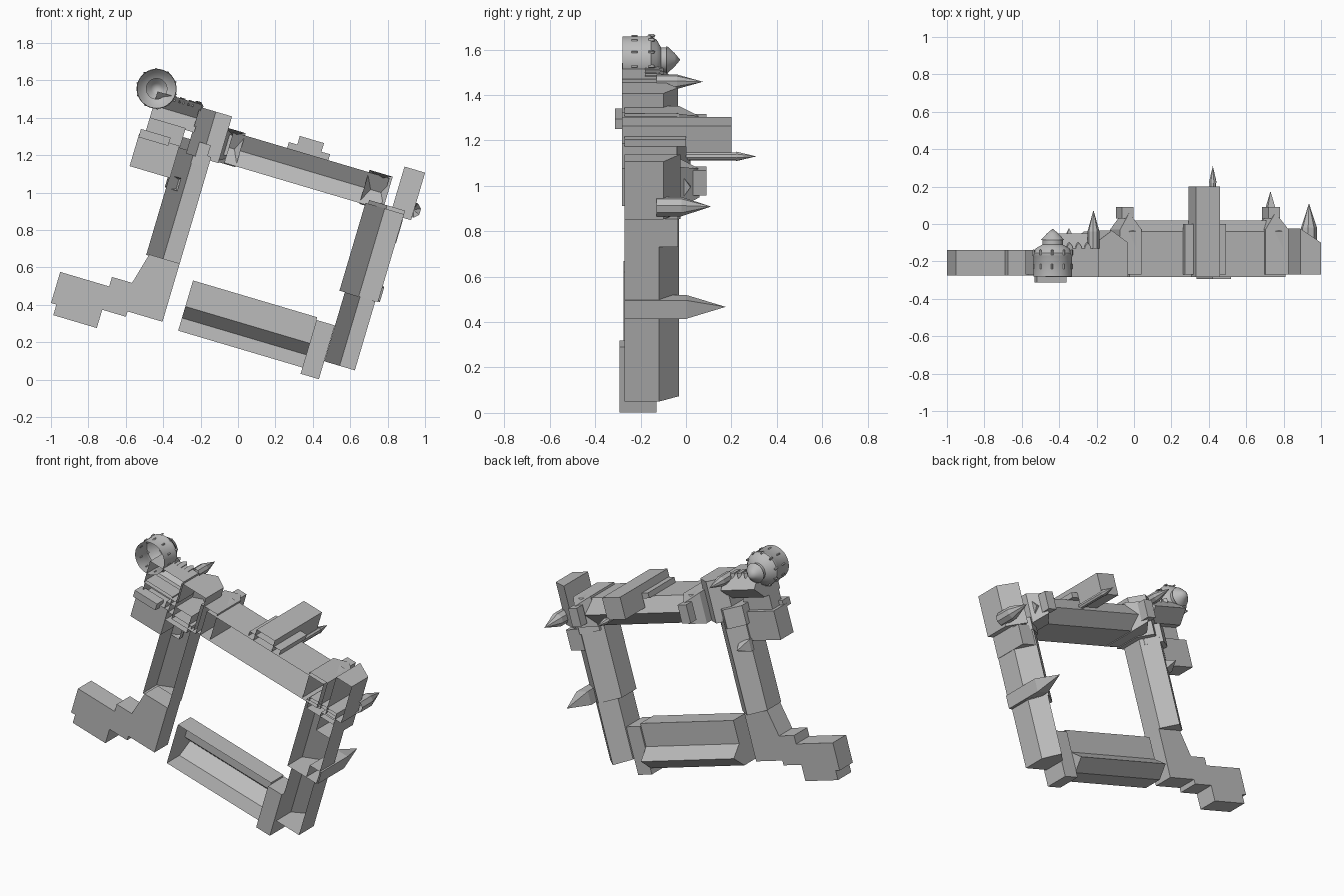
import bpy, bmesh, math

cube = bpy.data.objects.get("Cube")
if cube:
    bpy.data.objects.remove(cube, do_unlink=True)

stone = bpy.data.materials.new("stone_grey")
stone.use_nodes = True
GREY = (0.5, 0.5, 0.5, 1)
stone.diffuse_color = GREY
stone.node_tree.nodes["Principled BSDF"].inputs["Base Color"].default_value = GREY

# Plan frame: a and b run along the wings, h is the height of the building (+y)
TILT = math.radians(16.5)
C, S = math.cos(TILT), math.sin(TILT)
GROUND = -0.27
PLINTH = -0.283


def place(a, b, h):
    return (C * a + S * b, h, -S * a + C * b)


def finish(name, bm, smooth=False):
    bmesh.ops.recalc_face_normals(bm, faces=bm.faces)
    mesh = bpy.data.meshes.new(name)
    bm.to_mesh(mesh)
    bm.free()
    mesh.materials.append(stone)
    ob = bpy.data.objects.new(name, mesh)
    bpy.context.collection.objects.link(ob)
    if smooth:
        bpy.ops.object.select_all(action='DESELECT')
        ob.select_set(True)
        bpy.context.view_layer.objects.active = ob
        bpy.ops.object.shade_smooth_by_angle(angle=math.radians(35))
    return ob


def prism(name, pts, h0, h1, open_base=False):
    """Upright walls over a plan outline with a flat top."""
    bm = bmesh.new()
    lo = [bm.verts.new(place(a, b, h0)) for a, b in pts]
    hi = [bm.verts.new(place(a, b, h1)) for a, b in pts]
    n = len(pts)
    for i in range(n):
        j = (i + 1) % n
        bm.faces.new((lo[i], lo[j], hi[j], hi[i]))
    bm.faces.new(hi)
    if not open_base:
        bm.faces.new(lo)
    return finish(name, bm)


def block(name, a0, a1, b0, b1, top, base=GROUND, open_base=False):
    return prism(name, [(a0, b0), (a1, b0), (a1, b1), (a0, b1)], base, top, open_base)


def range_shell(name, profile, start, end, along_a, hip=0, eave=0):
    """Open-based shell: profile (offset, height) swept along a wing.
    Points above the eave are pulled in by hip at both ends."""
    bm = bmesh.new()
    rings = []
    for t, pull in ((start, hip), (end, -hip)):
        ring = []
        for o, h in profile:
            s = t + (pull if h > eave + 1e-4 else 0)
            ring.append(bm.verts.new(place(s, o, h) if along_a else place(o, s, h)))
        rings.append(ring)
    p, q = rings
    for i in range(len(p) - 1):
        bm.faces.new((p[i], p[i + 1], q[i + 1], q[i]))
    bm.faces.new(p)
    bm.faces.new(q)
    return finish(name, bm)


def gable(name, a0, a1, b0, b1, eave, ridge, along_a, hip=0, base=GROUND):
    o0, o1 = (b0, b1) if along_a else (a0, a1)
    s0, s1 = (a0, a1) if along_a else (b0, b1)
    prof = [(o0, base), (o0, eave), ((o0 + o1) / 2, ridge), (o1, eave), (o1, base)]
    return range_shell(name, prof, s0, s1, along_a, hip, eave)


def turned(name, a, b, profile, sides, smooth=False, turn=0.0):
    """Round or polygonal tower from (radius, height) steps, open below."""
    bm = bmesh.new()
    rings = []
    for r, h in profile:
        if r < 1e-4:
            rings.append([bm.verts.new(place(a, b, h))])
        else:
            rings.append([bm.verts.new(place(a + r * math.cos(turn + 2 * math.pi * i / sides),
                                             b + r * math.sin(turn + 2 * math.pi * i / sides), h))
                          for i in range(sides)])
    for p, q in zip(rings, rings[1:]):
        for i in range(sides):
            j = (i + 1) % sides
            if len(q) == 1:
                bm.faces.new((p[i], p[j], q[0]))
            else:
                bm.faces.new((p[i], p[j], q[j], q[i]))
    return finish(name, bm, smooth)


# Flat-roofed lodge at the lower left
prism("lodge", [(-1.075, .282), (-1.075, .109), (-1.045, .109), (-1.045, .05), (-.802, .05),
                (-.802, .152), (-.67, .152), (-.67, .182), (-.475, .182), (-.475, .507),
                (-.645, .507), (-.69, .335), (-.802, .335), (-.802, .282)], -0.275, -0.14)

# Lower wing: flat terrace beside a gabled range
range_shell("lower_wing", [(.16, GROUND), (.16, -.14), (.231, -.06), (.295, -.14),
                           (.44, -.14), (.44, GROUND)], -.381, .312, True)
block("lower_wing_end", .312, .414, .125, .425, -.13, base=-.293)

# Left wing with a small roof peak
gable("left_wing", -.66, -.475, .5, 1.1, -.13, -.05, False)
gable("left_wing_head", -.68, -.495, 1.04, 1.16, -.11, -.04, False)
turned("left_wing_peak", -.632, .91, [(.05, -.14), (.05, -.11), (0, -.02)], 4, turn=math.pi / 4)

# Right wing in two lengths, with its tall spire and cross bay
gable("right_wing_lower", .415, .585, .225, .61, -.12, -.03, False)
gable("right_wing_upper", .385, .6, .61, 1.1, -.12, -.03, False)
block("right_wing_bay", .5, .603, .94, 1.07, -.035, open_base=True)
turned("right_wing_spire", .567, .655, [(.06, GROUND), (.06, 0), (0, .175)], 4, turn=math.pi / 4)

# Upper wing with the gate tower and its stair turret
gable("upper_wing", -.4, .47, 1.09, 1.262, -.04, .02, True, base=PLINTH)
block("gate_base", -.1, .13, 1.262, 1.295, .0, open_base=True)
block("gate_tower_foot", -.053, .082, 1.262, 1.343, 0, base=PLINTH, open_base=True)
block("gate_tower", -.053, .082, 1.205, 1.343, .2, base=0)
turned("stair_turret", .083, 1.203, [(.018, 0), (.018, .22), (.022, .22), (0, .31)], 8)

# Matching pavilions at both ends of the upper wing
for side, a0, a1 in (("left", -.455, -.335), ("right", .355, .485)):
    gable(side + "_pavilion", a0, a1, 1.085, 1.275, -.03, .06, False, .03)
    mid = (a0 + a1) / 2 - .008
    block(side + "_pavilion_chimney", mid - .032, mid + .032, 1.13, 1.245, .09, base=.03)

# Right end tower with a single-pitch roof, and corner spire
range_shell("right_end_tower", [(.53, GROUND), (.53, -.025), (.645, -.1), (.645, GROUND)],
            1.08, 1.345, False)
turned("right_corner_spire", .639, 1.137, [(.043, -.13), (.043, -.02), (0, .11)], 8, turn=math.pi / 8)
gable("right_link", .4, .6, 1.04, 1.12, -.09, -.025, False)

# Upper left corner buildings
gable("corner_block", -.61, -.43, 1.08, 1.34, -.1, -.035, False, base=PLINTH)
turned("corner_spire", -.622, 1.337, [(.032, -.13), (.032, -.04), (0, .075)], 8, turn=math.pi / 8)
gable("hall", -.85, -.6, 1.2, 1.355, -.13, -.05, True, base=PLINTH)
block("yard_building", -.85, -.65, 1.1, 1.21, -.17, open_base=True)
block("outer_building", -.88, -.655, .93, 1.11, -.14)
block("porch", -.878, -.713, 1.092, 1.138, -.24, base=-.312)

# Small gabled dormers beside the hall
for i in range(3):
    a = -.76 + i * .05
    gable("hall_dormer_%d" % (i + 1), a - .015, a + .015, 1.33, 1.36, -.12, -.1, False, base=-.18)

# Round tower with drum, ledge, dome and lantern cap
TA, TB = C * -.435 - S * 1.555, S * -.435 + C * 1.555
turned("round_tower", TA, TB, [(.104, -.28), (.104, -.175), (.107, -.17), (.107, -.155),
                               (.1, -.15), (.09, -.13), (.055, -.11), (.055, -.085),
                               (.062, -.085), (.03, -.05), (0, -.025)], 32, True)
# Battlement studs and window surrounds around the drum
for i in range(10):
    t = 2 * math.pi * i / 10
    ca, sb = math.cos(t), math.sin(t)
    turned("tower_stud_%d" % (i + 1), TA + .106 * ca, TB + .106 * sb,
           [(.007, -.165), (.007, -.14), (0, -.135)], 4, turn=t)
    turned("tower_window_%d" % (i + 1), TA + .105 * ca, TB + .105 * sb,
           [(.005, -.24), (.005, -.215), (0, -.213)], 4, turn=t)
